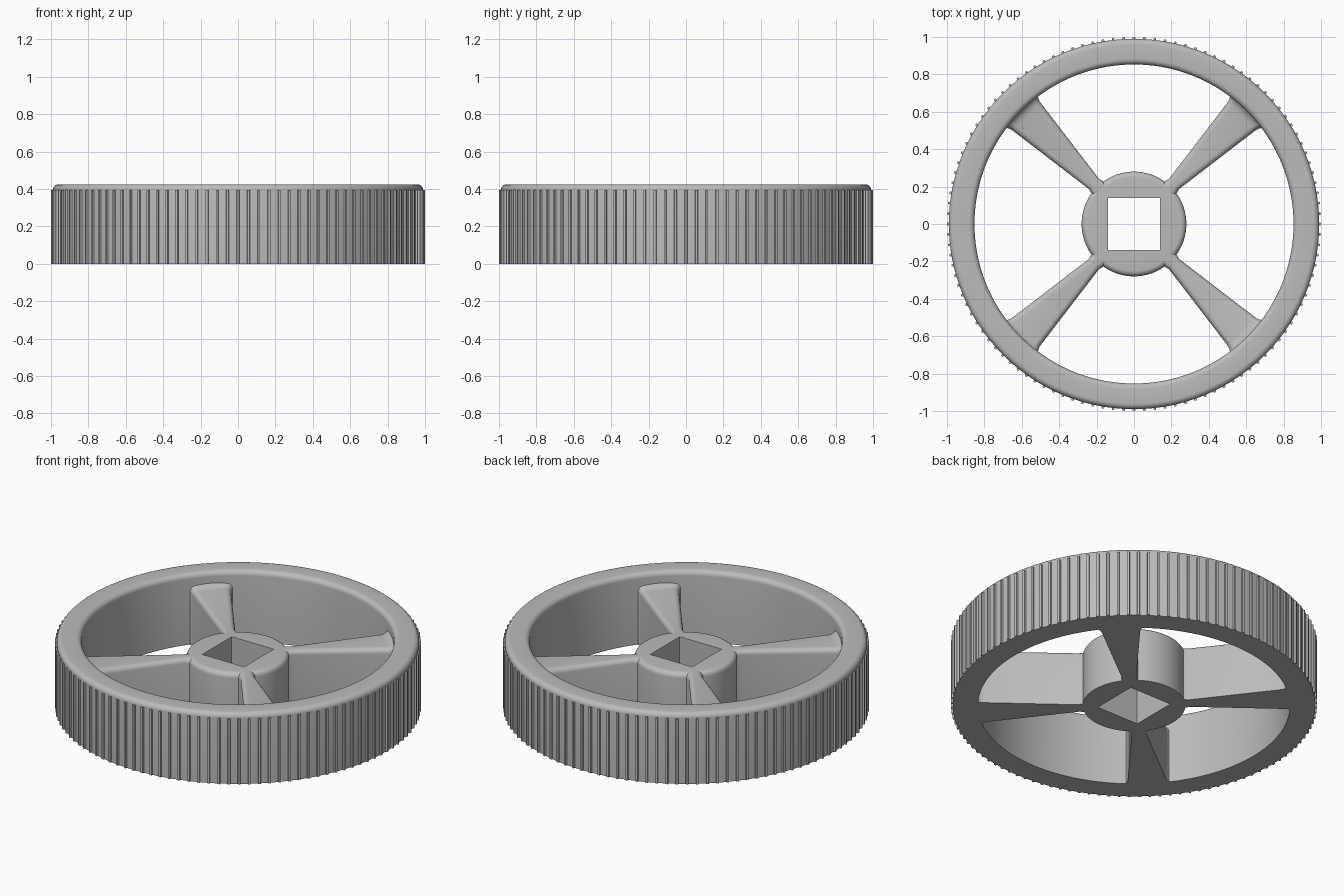
import bpy, bmesh
from math import sin, cos, pi, radians

cube = bpy.data.objects.get("Cube")
if cube:
    bpy.data.objects.remove(cube, do_unlink=True)

grey = bpy.data.materials.new("plain grey")
grey.use_nodes = True
colour = (0.5, 0.5, 0.5, 1)
grey.diffuse_color = colour
grey.node_tree.nodes["Principled BSDF"].inputs["Base Color"].default_value = colour

HEIGHT = 0.425       # rim
HUB_TOP = 0.335      # hub and spokes
ROUND = 0.03
RIM_OUT, RIM_IN = 0.99, 0.853
HUB_R, HOLE = 0.28, 0.14
RIBS = 112


def finish(bm, name):
    bmesh.ops.recalc_face_normals(bm, faces=bm.faces)
    mesh = bpy.data.meshes.new(name)
    bm.to_mesh(mesh)
    bm.free()
    obj = bpy.data.objects.new(name, mesh)
    bpy.context.collection.objects.link(obj)
    mesh.materials.append(grey)
    bpy.ops.object.select_all(action='DESELECT')
    obj.select_set(True)
    bpy.context.view_layer.objects.active = obj
    bpy.ops.object.shade_smooth_by_angle(angle=radians(35))
    return obj


def arc(cx, cz, r, start, end, steps=6):
    angles = [radians(start + (end - start) * i / steps) for i in range(steps + 1)]
    return [(cx + r * cos(a), cz + r * sin(a)) for a in angles]


def loft(bm, rings, closed):
    rows = [[bm.verts.new(p) for p in ring] for ring in rings]
    pairs = list(zip(rows, rows[1:])) + ([(rows[-1], rows[0])] if closed else [])
    for a, b in pairs:
        for i in range(len(a)):
            j = (i + 1) % len(a)
            bm.faces.new((a[i], a[j], b[j], b[i]))
    if not closed:
        bm.faces.new(rows[0])
        bm.faces.new(rows[-1])


def lathe(name, profile, square_from=None, segments=160):
    """Spin a closed profile; points from square_from on follow a square."""
    bm = bmesh.new()
    rings = []
    for k, (r, z) in enumerate(profile):
        ring = []
        for i in range(segments):
            a = 2 * pi * i / segments
            square = square_from is not None and k >= square_from
            s = r / max(abs(cos(a)), abs(sin(a))) if square else r
            ring.append((s * cos(a), s * sin(a), z))
        rings.append(ring)
    loft(bm, rings, True)
    return finish(bm, name)


# Rim with rounded upper edges
lathe("rim", [(RIM_IN, 0), (RIM_OUT, 0)]
      + arc(RIM_OUT - ROUND, HEIGHT - ROUND, ROUND, 0, 90)
      + arc(RIM_IN + ROUND, HEIGHT - ROUND, ROUND, 90, 180))

# Hub with a square through hole
shell = [(HUB_R, 0)] + arc(HUB_R - ROUND, HUB_TOP - ROUND, ROUND, 0, 90)
lathe("hub", shell + [(HOLE, HUB_TOP), (HOLE, 0)], square_from=len(shell))

# Tapered spokes: distance from centre, half width, extra height
stations = [(0.25, 0.05, 0), (0.28, 0.045, 0), (0.3, 0.038, 0), (0.81, 0.105, 0),
            (0.83, 0.11, 0.004), (0.845, 0.119, 0.012), (0.86, 0.138, 0.03)]
for name, turn in (("back_left", 45), ("back_right", 135),
                   ("front_right", 225), ("front_left", 315)):
    bm = bmesh.new()
    rings = []
    for r, half, lift in stations:
        top = HUB_TOP + lift
        rad = min(ROUND, half * 0.7)
        section = ([(half, 0)] + arc(half - rad, top - rad, rad, 0, 90)
                   + arc(rad - half, top - rad, rad, 90, 180) + [(-half, 0)])
        rings.append([(r, y, z) for y, z in section])
    loft(bm, rings, False)
    finish(bm, name + "_spoke").rotation_euler.z = radians(turn)

# Fine grip ribs around the rim
bm = bmesh.new()
for i in range(RIBS):
    a = 2 * pi * i / RIBS
    outline = [(RIM_OUT - 0.006, -0.009), (1.0, -0.006),
               (1.0, 0.006), (RIM_OUT - 0.006, 0.009)]
    flat = [(x * cos(a) - y * sin(a), x * sin(a) + y * cos(a)) for x, y in outline]
    loft(bm, [[(x, y, z) for x, y in flat] for z in (0, HEIGHT - ROUND)], False)
finish(bm, "grip_ribs")
